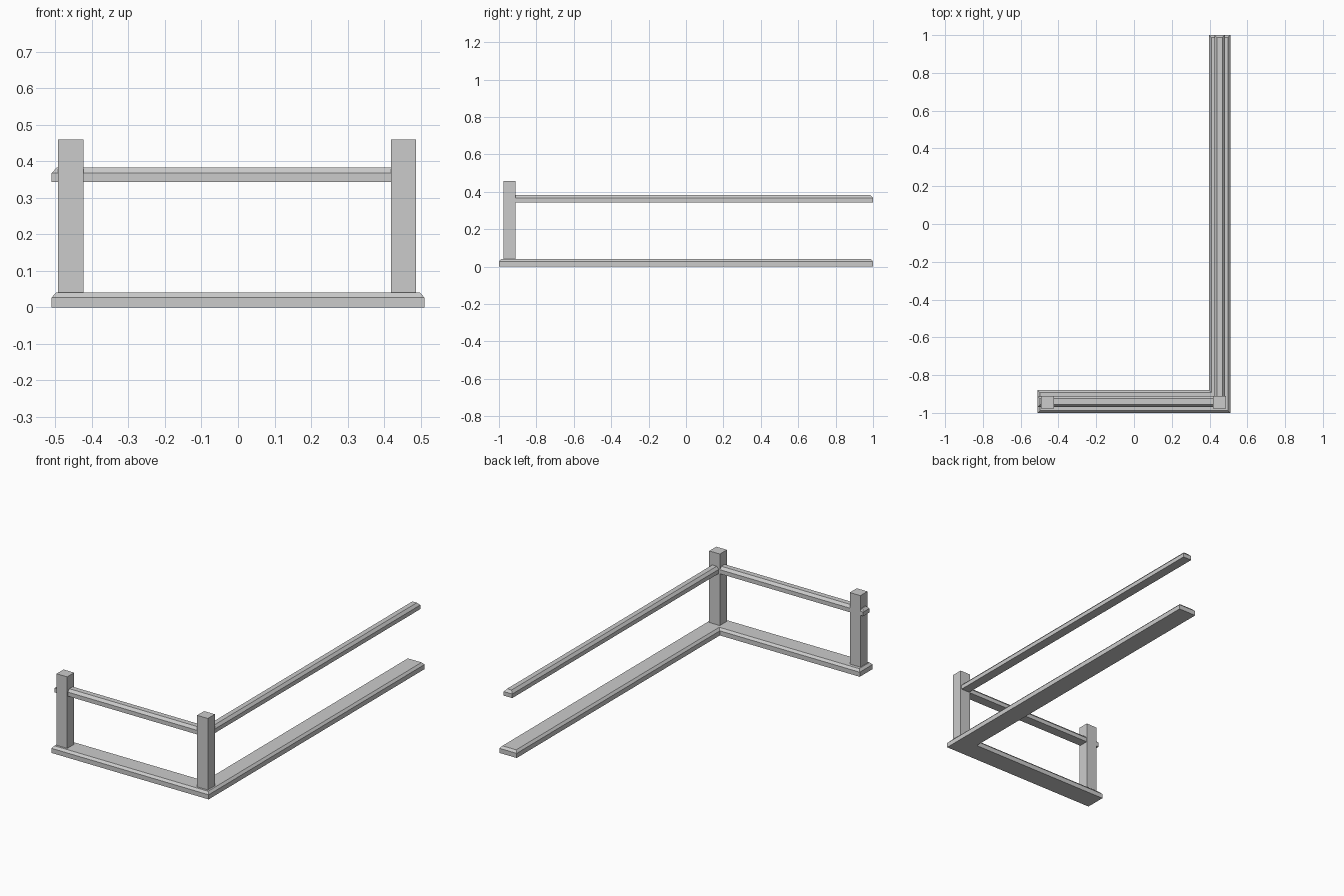
import bpy, bmesh

if "Cube" in bpy.data.objects:
    bpy.data.objects.remove(bpy.data.objects["Cube"])


def loft(name, rings):
    """Closed solid through equal-length rings of points, bottom to top."""
    bm = bmesh.new()
    loops = [[bm.verts.new(p) for p in ring] for ring in rings]
    n = len(loops[0])
    for lo, hi in zip(loops, loops[1:]):
        for i in range(n):
            j = (i + 1) % n
            bm.faces.new((lo[i], lo[j], hi[j], hi[i]))
    bm.faces.new(loops[0][::-1])
    bm.faces.new(loops[-1])
    bmesh.ops.recalc_face_normals(bm, faces=bm.faces)
    mesh = bpy.data.meshes.new(name)
    bm.to_mesh(mesh)
    bm.free()
    obj = bpy.data.objects.new(name, mesh)
    bpy.context.collection.objects.link(obj)


def l_ring(left, right, inner_x, front, inner_y, back, z, d=0.0):
    """L-shaped outline at height z, inset by d."""
    l, r, ix = left + d, right - d, inner_x + d
    f, iy, b = front + d, inner_y - d, back - d
    return [(x, y, z) for x, y in
            ((l, f), (r, f), (r, b), (ix, b), (ix, iy), (l, iy))]


def l_beam(name, outline, z0, z1, z2, chamfer):
    """L-shaped beam with a chamfered top edge."""
    loft(name, [l_ring(*outline, z0), l_ring(*outline, z1),
                l_ring(*outline, z2, chamfer)])


# Floor plinth and handrail, both following the same L-shaped path
l_beam("base_plinth", (-0.51, 0.51, 0.397, -1.0, -0.88, 1.0),
       0.0, 0.027, 0.04, 0.012)
l_beam("handrail", (-0.51, 0.481, 0.426, -0.969, -0.912, 1.0),
       0.343, 0.367, 0.382, 0.013)

# Square posts at the corner and at the left end
for name, cx in (("left_post", -0.458), ("corner_post", 0.453)):
    x0, x1, y0, y1 = cx - 0.0345, cx + 0.0345, -0.976, -0.911
    loft(name, [[(x0, y0, z), (x1, y0, z), (x1, y1, z), (x0, y1, z)]
                for z in (0.038, 0.459)])
